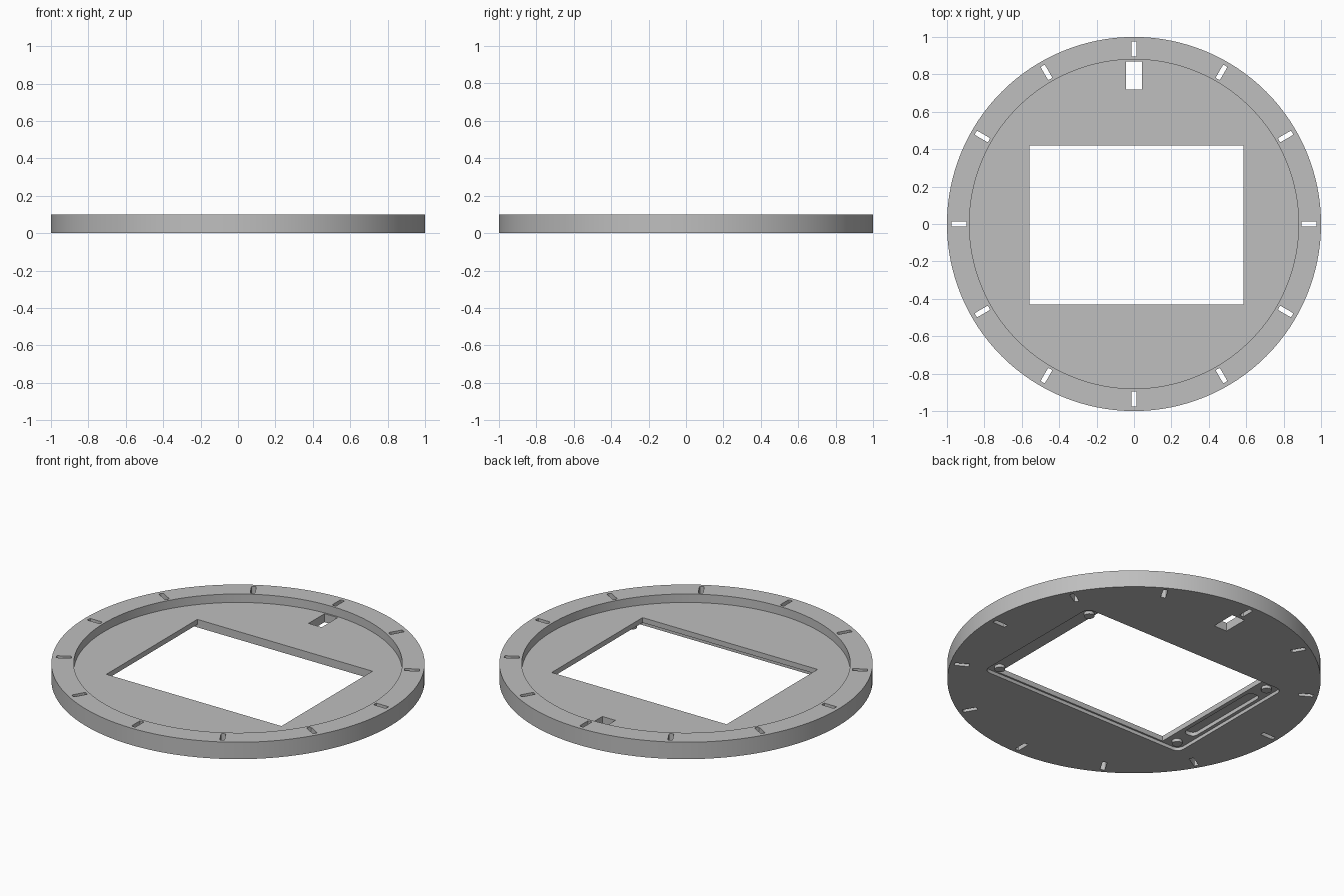
import bpy
import bmesh
from math import pi, sin, cos, radians
from mathutils import Matrix, Vector

cube = bpy.data.objects.get("Cube")
if cube:
    bpy.data.objects.remove(cube, do_unlink=True)

grey = bpy.data.materials.new("matte_grey")
grey.use_nodes = True
colour = (0.52, 0.52, 0.52, 1)
grey.diffuse_color = colour
grey.node_tree.nodes["Principled BSDF"].inputs["Base Color"].default_value = colour


def prism(name, outline, z0, z1):
    """Extrude a closed counter-clockwise outline from z0 to z1."""
    bm = bmesh.new()
    face = bm.faces.new([bm.verts.new((p[0], p[1], z0)) for p in outline])
    ext = bmesh.ops.extrude_face_region(bm, geom=[face])
    verts = [g for g in ext["geom"] if isinstance(g, bmesh.types.BMVert)]
    bmesh.ops.translate(bm, verts=verts, vec=(0, 0, z1 - z0))
    bmesh.ops.recalc_face_normals(bm, faces=bm.faces)
    mesh = bpy.data.meshes.new(name)
    bm.to_mesh(mesh)
    bm.free()
    mesh.materials.append(grey)
    obj = bpy.data.objects.new(name, mesh)
    bpy.context.collection.objects.link(obj)
    return obj


def circle(radius, count, cx=0, cy=0):
    return [(cx + radius * cos(2 * pi * i / count), cy + radius * sin(2 * pi * i / count))
            for i in range(count)]


def rectangle(x0, x1, y0, y1, r=0, steps=5):
    """Rectangle outline, with rounded corners when r is set."""
    if not r:
        return [(x0, y0), (x1, y0), (x1, y1), (x0, y1)]
    centres = [(x1 - r, y1 - r), (x0 + r, y1 - r), (x0 + r, y0 + r), (x1 - r, y0 + r)]
    return [(cx + r * cos(pi / 2 * (k + i / steps)), cy + r * sin(pi / 2 * (k + i / steps)))
            for k, (cx, cy) in enumerate(centres) for i in range(steps + 1)]


def smooth(obj):
    bpy.ops.object.select_all(action="DESELECT")
    obj.select_set(True)
    bpy.context.view_layer.objects.active = obj
    bpy.ops.object.shade_smooth_by_angle(angle=radians(30))


# Round plate
dial = prism("dial_plate", circle(1, 128), 0, 0.1)

# Front bowl, display window, sensor opening, rear seat and its connector pocket
cutters = [
    prism("bowl_cutter", circle(0.88, 128), 0.05, 0.2),
    prism("window_cutter", rectangle(-0.56, 0.585, -0.43, 0.42), -0.1, 0.15),
    prism("opening_cutter", rectangle(-0.043, 0.043, 0.72, 0.87), -0.1, 0.15),
    prism("seat_cutter", rectangle(-0.68, 0.68, -0.44, 0.425, 0.04), -0.1, 0.02),
    prism("pocket_cutter", rectangle(-0.66, -0.585, -0.29, 0.27, 0.03), -0.05, 0.042),
]

# Twelve hour slots through the rim
for hour in range(12):
    turn = Matrix.Rotation(hour * pi / 6, 3, "Z")
    slot = rectangle(0.895, 0.977, -0.013, 0.013, 0.006, 3)
    cutters.append(prism("hour_slot_cutter", [turn @ Vector((x, y, 0)) for x, y in slot], -0.1, 0.2))

bpy.context.view_layer.objects.active = dial
for cutter in cutters:
    mod = dial.modifiers.new("cut", "BOOLEAN")
    mod.operation = "DIFFERENCE"
    mod.solver = "EXACT"
    mod.object = cutter
    bpy.ops.object.modifier_apply(modifier=mod.name)
    bpy.data.objects.remove(cutter, do_unlink=True)
smooth(dial)

# Locating pegs in the corners of the rear seat
for x in (-0.62, 0.62):
    for y in (-0.38, 0.365):
        side = "left" if x > 0 else "right"
        end = "upper" if y > 0 else "lower"
        smooth(prism(f"{end}_{side}_peg", circle(0.028, 24, x, y), 0.002, 0.03))
